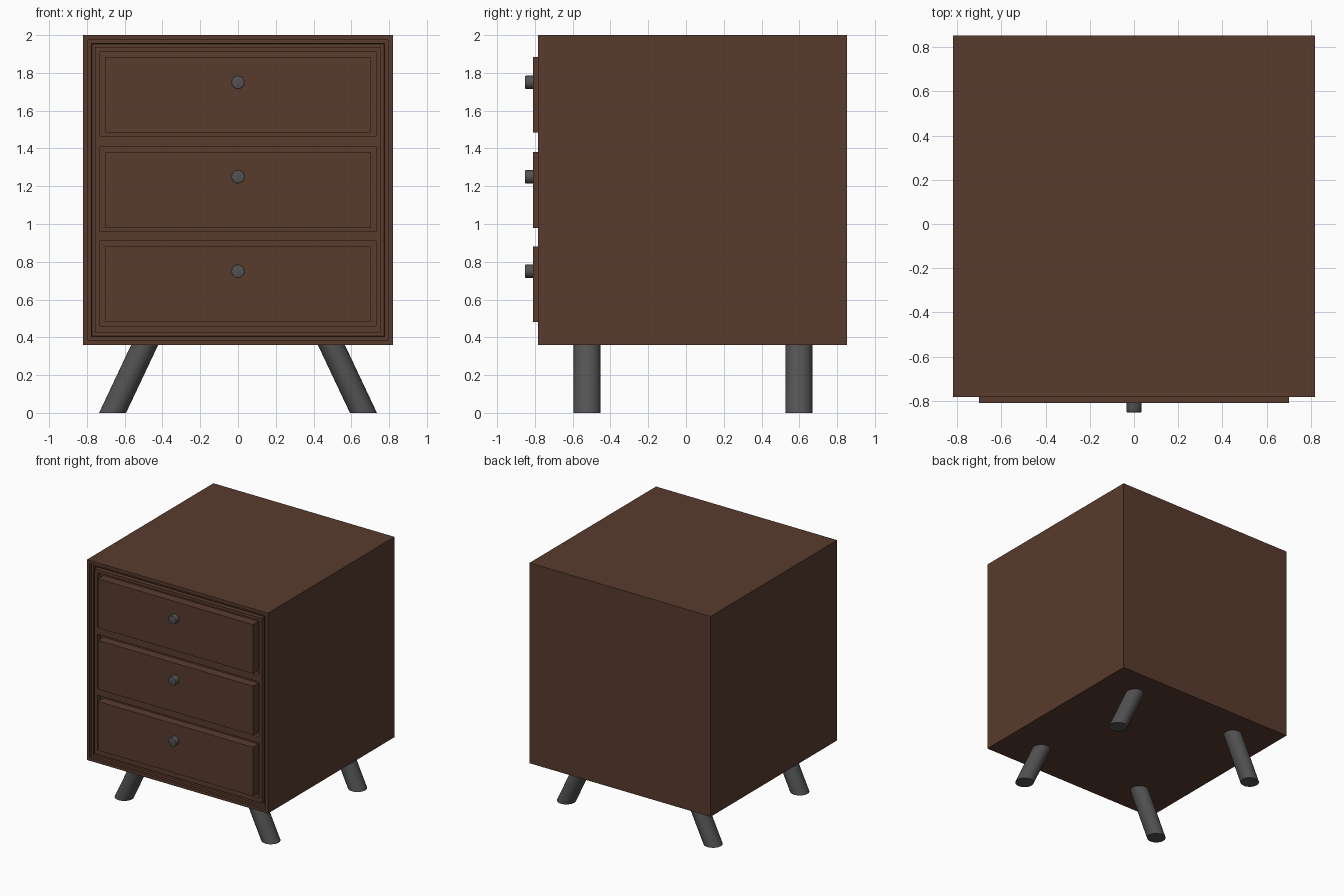
import bpy, bmesh, math
from mathutils import Matrix, Vector

if "Cube" in bpy.data.objects:
    bpy.data.objects.remove(bpy.data.objects["Cube"])


def material(name, rgb):
    m = bpy.data.materials.new(name)
    m.diffuse_color = (*rgb, 1)
    m.use_nodes = True
    m.node_tree.nodes["Principled BSDF"].inputs["Base Color"].default_value = m.diffuse_color
    return m


WOOD = material("dark brown wood", (0.098, 0.043, 0.026))
METAL = material("dark grey metal", (0.085, 0.085, 0.085))


def finish(bm, name, mat, smooth=False):
    bmesh.ops.recalc_face_normals(bm, faces=bm.faces)
    me = bpy.data.meshes.new(name)
    bm.to_mesh(me)
    bm.free()
    ob = bpy.data.objects.new(name, me)
    bpy.context.collection.objects.link(ob)
    me.materials.append(mat)
    if smooth:
        bpy.context.view_layer.objects.active = ob
        ob.select_set(True)
        bpy.ops.object.shade_smooth_by_angle(angle=math.radians(40))
        ob.select_set(False)
    return ob


def box_mesh(x0, x1, y0, y1, z0, z1):
    bm = bmesh.new()
    bmesh.ops.create_cube(bm, size=1)
    for v in bm.verts:
        v.co = Vector((x1 if v.co.x > 0 else x0,
                       y1 if v.co.y > 0 else y0,
                       z1 if v.co.z > 0 else z0))
    bm.normal_update()
    return bm


def box(name, *dims):
    return finish(box_mesh(*dims), name, WOOD)


FRONT, BACK = -0.783, 0.853

# Cabinet body with a stepped recess in the front
bm = box_mesh(-0.82, 0.82, FRONT, BACK, 0.36, 2.0)
face = min(bm.faces, key=lambda f: f.calc_center_median().y)
for thick, depth in ((0.025, 0), (0.0005, -0.02), (0.02, 0), (0.0005, -0.025)):
    bmesh.ops.inset_region(bm, faces=[face], thickness=thick, depth=depth,
                           use_even_offset=True, use_boundary=True)
finish(bm, "cabinet_body", WOOD)

# Face frame around the drawers
fy0, fy1 = FRONT + 0.01, FRONT + 0.05
for s, side in ((-1, "left"), (1, "right")):
    a, b = sorted((s * 0.73, s * 0.757))
    box(side + "_stile", a, b, fy0, fy1, 0.423, 1.937)
for i, (z0, z1) in enumerate(((0.423, 0.46), (0.91, 0.96), (1.41, 1.465), (1.913, 1.937))):
    box(f"rail_{i + 1}", -0.73, 0.73, fy0, fy1, z0, z1)

# Drawers and knobs
for i, z in enumerate((0.48, 0.98, 1.484)):
    box(f"drawer_{i + 1}", -0.702, 0.702, -0.81, FRONT + 0.06, z, z + 0.401)
    bm = bmesh.new()
    bmesh.ops.create_cone(bm, cap_ends=True, segments=32, radius1=0.035, radius2=0.035,
                          depth=0.055,
                          matrix=Matrix.Translation((0, -0.8255, 0.75 + i * 0.5))
                          @ Matrix.Rotation(math.pi / 2, 4, 'X'))
    rim = [e for e in bm.edges if all(v.co.y < -0.84 for v in e.verts)]
    bmesh.ops.bevel(bm, geom=rim, offset=0.005, segments=2, profile=0.5, affect='EDGES')
    finish(bm, f"knob_{i + 1}", METAL, True)

# Splayed legs: round, sheared outward to the floor
for y, row in ((-0.523, "front"), (0.598, "back")):
    for s, side in ((-1, "left"), (1, "right")):
        bm = bmesh.new()
        bmesh.ops.create_cone(bm, cap_ends=True, segments=32, radius1=0.0715,
                              radius2=0.0715, depth=0.362)
        for v in bm.verts:
            z = v.co.z + 0.181
            v.co = Vector((v.co.x + s * (0.664 - 0.472 * z), v.co.y + y, z))
        finish(bm, f"{row}_{side}_leg", METAL, True)
